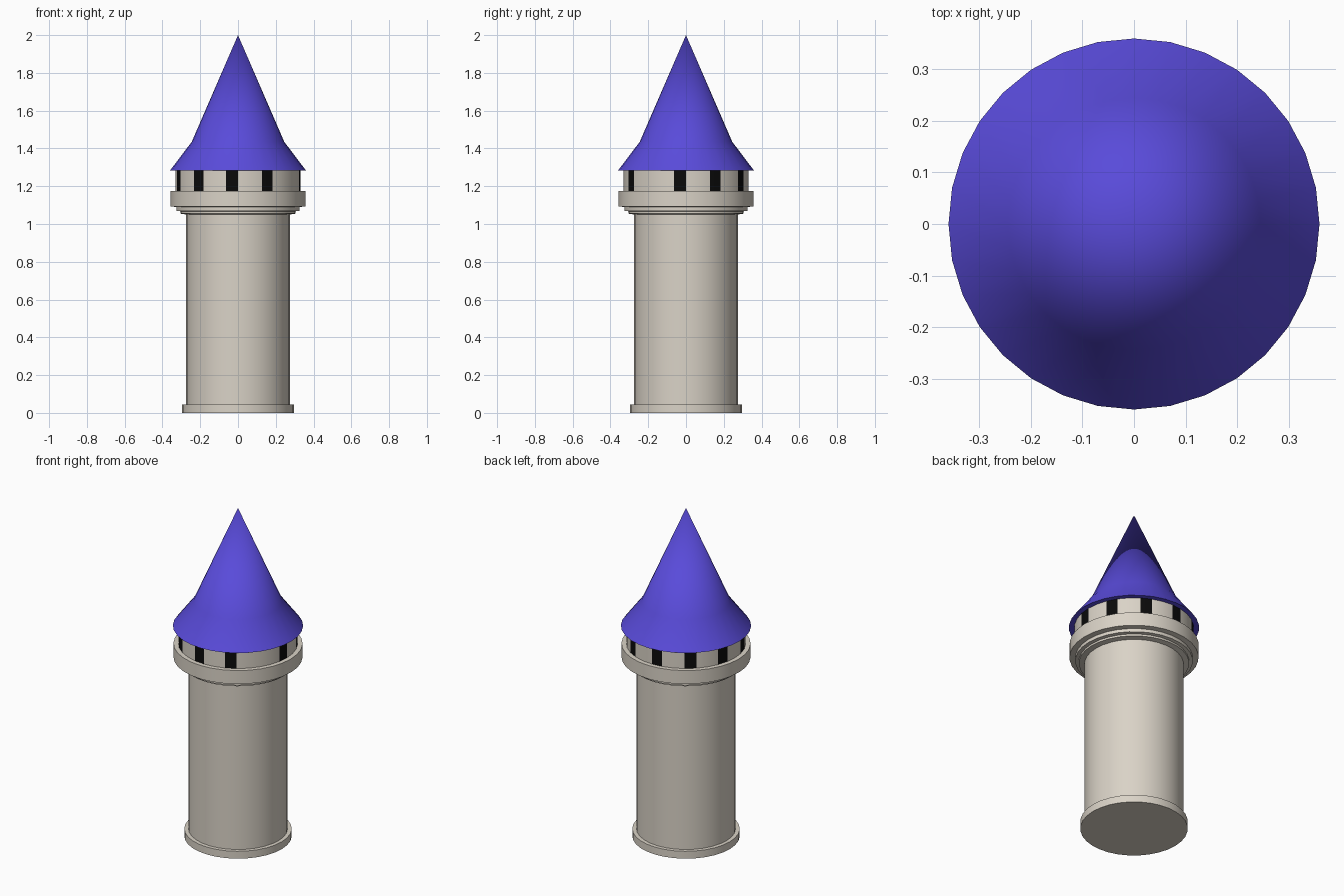
import bpy, bmesh
from math import cos, sin, pi, radians

if "Cube" in bpy.data.objects:
    bpy.data.objects.remove(bpy.data.objects["Cube"])

SEGMENTS = 32


def material(name, colour):
    m = bpy.data.materials.new(name)
    m.diffuse_color = (*colour, 1)
    m.use_nodes = True
    m.node_tree.nodes["Principled BSDF"].inputs["Base Color"].default_value = m.diffuse_color
    return m


stone = material("stone", (0.70, 0.65, 0.57))
blue = material("roof_blue", (0.10, 0.07, 0.70))
black = material("window_black", (0.003, 0.003, 0.003))


def lathe(name, profile, mats, angle=30):
    """Spin (radius, z) points around z; radius 0 becomes a single pole."""
    bm = bmesh.new()
    rings = []
    for r, z in profile:
        if r == 0:
            rings.append([bm.verts.new((0, 0, z))] * SEGMENTS)
        else:
            rings.append([bm.verts.new((r * cos(2 * pi * i / SEGMENTS),
                                        r * sin(2 * pi * i / SEGMENTS), z))
                          for i in range(SEGMENTS)])
    for a, b in zip(rings, rings[1:]):
        for i in range(SEGMENTS):
            j = (i + 1) % SEGMENTS
            corners = list(dict.fromkeys((a[i], a[j], b[j], b[i])))
            bm.faces.new(corners)
    bm.normal_update()
    mesh = bpy.data.meshes.new(name)
    bm.to_mesh(mesh)
    bm.free()
    for m in mats:
        mesh.materials.append(m)
    obj = bpy.data.objects.new(name, mesh)
    bpy.context.collection.objects.link(obj)
    bpy.ops.object.select_all(action='DESELECT')
    obj.select_set(True)
    bpy.context.view_layer.objects.active = obj
    bpy.ops.object.shade_smooth_by_angle(angle=radians(angle))
    return obj


# Shaft with plinth, stepped corbels and the projecting collar
lathe("tower_shaft", [
    (0, 0), (0.297, 0), (0.297, 0.045), (0.274, 0.045),
    (0.274, 1.05), (0.305, 1.055), (0.305, 1.067), (0.325, 1.07),
    (0.325, 1.09), (0.357, 1.093), (0.357, 1.175), (0.33, 1.175)], [stone])

# Watch room: a drum with every third panel a dark window
drum = lathe("watch_room", [(0.33, 1.175), (0.33, 1.285)], [stone, black])
for k in range(10):
    drum.data.polygons[(-1 + 3 * k) % SEGMENTS].material_index = 1

# Flared conical roof with a closed underside
lathe("roof", [(0, 1.283), (0.36, 1.283), (0.245, 1.435), (0, 2.0)], [blue], 40)
